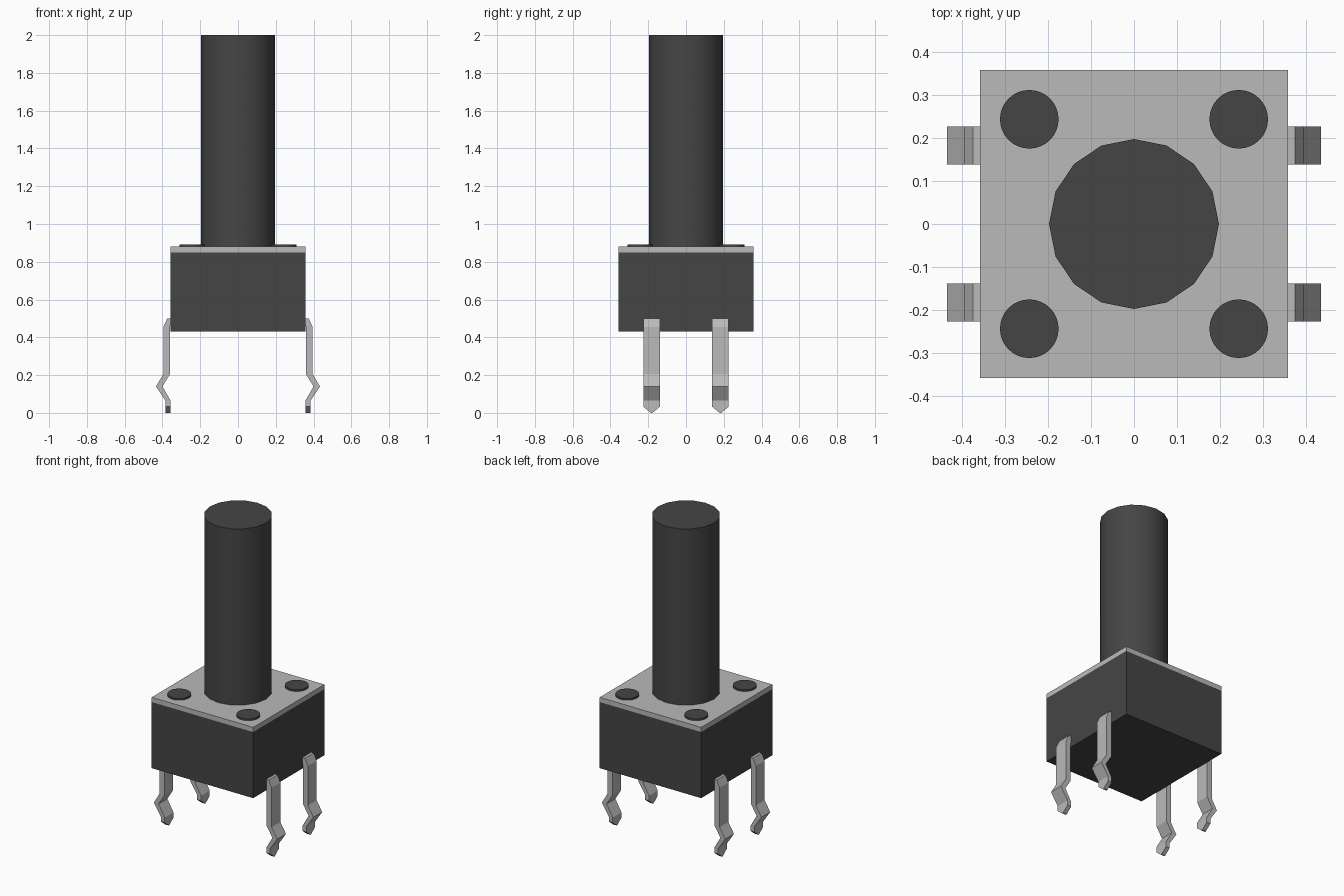
import bpy, bmesh, math

old = bpy.data.objects.get("Cube")
if old:
    bpy.data.objects.remove(old, do_unlink=True)


def material(name, value):
    m = bpy.data.materials.new(name)
    m.use_nodes = True
    colour = (value, value, value, 1)
    m.diffuse_color = colour
    m.node_tree.nodes["Principled BSDF"].inputs["Base Color"].default_value = colour
    return m


black = material("black plastic", 0.06)
metal = material("grey metal", 0.49)


def box(name, half, bottom, top, mat):
    bpy.ops.mesh.primitive_cube_add(size=1, location=(0, 0, (bottom + top) / 2))
    ob = bpy.context.object
    ob.name = name
    ob.scale = (2 * half, 2 * half, top - bottom)
    bpy.ops.object.transform_apply(location=False, rotation=False, scale=True)
    ob.data.materials.append(mat)


def cylinder(name, sides, radius, x, y, bottom, top):
    bpy.ops.mesh.primitive_cylinder_add(vertices=sides, radius=radius, depth=top - bottom,
                                        location=(x, y, (bottom + top) / 2))
    ob = bpy.context.object
    ob.name = name
    ob.data.materials.append(black)
    bpy.ops.object.shade_smooth_by_angle(angle=math.radians(35))


# Leg sections from top to tip: inner x, outer x, height, half width
LEG = [(0.35, 0.374, 0.50, 0.044), (0.36, 0.395, 0.455, 0.044),
       (0.36, 0.395, 0.205, 0.044), (0.40, 0.434, 0.14, 0.044),
       (0.357, 0.384, 0.065, 0.044), (0.357, 0.384, 0.033, 0.044),
       (0.357, 0.384, 0.0, 0.004)]


def leg(name, side, y):
    bm = bmesh.new()
    rings = []
    for inner, outer, z, w in LEG:
        corners = ((inner, -w), (outer, -w), (outer, w), (inner, w))
        rings.append([bm.verts.new((side * x, y + dy, z)) for x, dy in corners])
    for a, b in zip(rings, rings[1:]):
        for i in range(4):
            j = (i + 1) % 4
            bm.faces.new((a[i], a[j], b[j], b[i]))
    bm.faces.new(rings[0])
    bm.faces.new(rings[-1])
    bmesh.ops.recalc_face_normals(bm, faces=bm.faces)
    mesh = bpy.data.meshes.new(name)
    bm.to_mesh(mesh)
    bm.free()
    mesh.materials.append(metal)
    bpy.context.collection.objects.link(bpy.data.objects.new(name, mesh))


# Housing, cover and plunger
box("housing", 0.357, 0.43, 0.85, black)
box("cover_plate", 0.357, 0.85, 0.88, metal)
cylinder("plunger", 16, 0.197, 0, 0, 0.87, 2.0)

# Corner rivets and bent legs
for side, side_name in ((1, "left"), (-1, "right")):
    for end, end_name in ((-1, "front"), (1, "back")):
        cylinder(f"rivet_{end_name}_{side_name}", 32, 0.068, side * 0.243, end * 0.243, 0.87, 0.891)
        leg(f"leg_{end_name}_{side_name}", side, end * 0.182)
